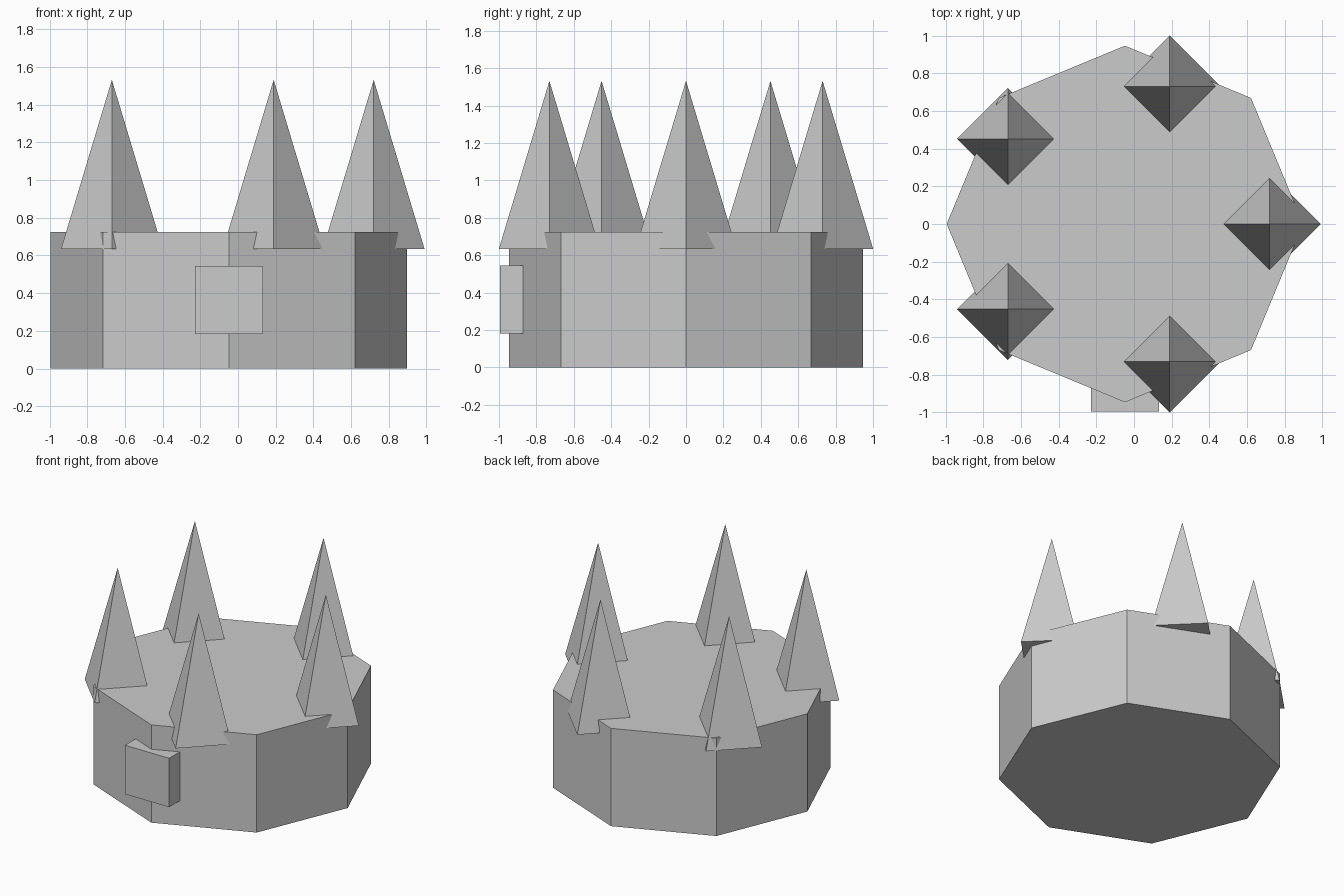
import bpy
from math import cos, sin, tau

if "Cube" in bpy.data.objects:
    bpy.data.objects.remove(bpy.data.objects["Cube"])

CX = -0.048  # centre of the crown ring


def cone(name, sides, r1, r2, z0, z1, x, y):
    bpy.ops.mesh.primitive_cone_add(vertices=sides, radius1=r1, radius2=r2, depth=z1 - z0,
                                    location=(x, y, (z0 + z1) / 2))
    bpy.context.object.name = name


# Octagonal body
cone("crown_band", 8, 0.946, 0.946, 0, 0.724, CX, 0)

# Five four-sided spikes, sunk a little into the top
for i in range(5):
    a = tau * i / 5
    cone(f"spike_{i + 1}", 4, 0.27, 0, 0.634, 1.532, CX + 0.768 * cos(a), 0.768 * sin(a))

# Front jewel block
bpy.ops.mesh.primitive_cube_add(size=1, location=(CX, -0.905, 0.363))
jewel = bpy.context.object
jewel.name = "front_jewel"
jewel.scale = (0.362, 0.181, 0.362)
